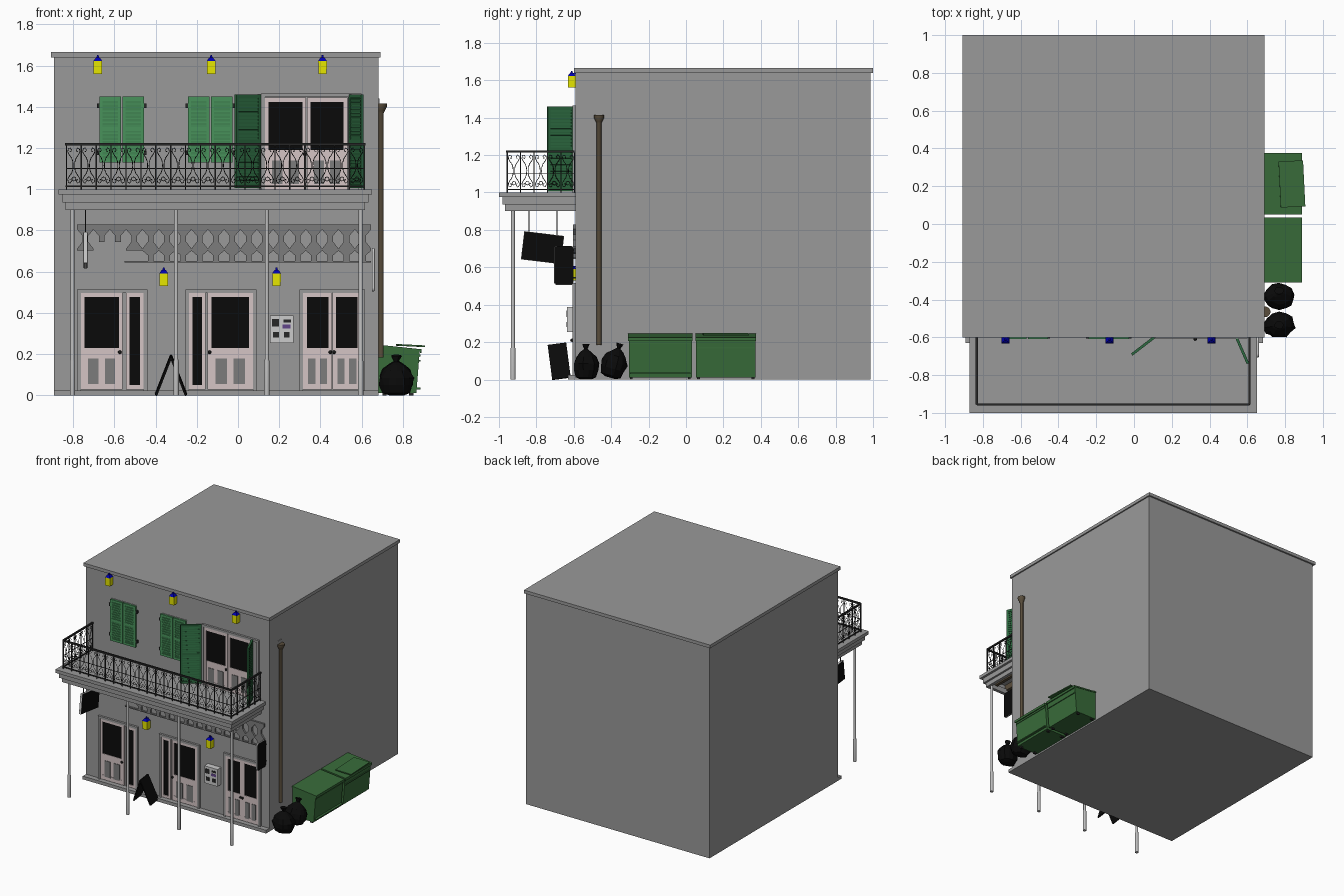
import bpy, bmesh, math, random
from mathutils import Matrix

if "Cube" in bpy.data.objects:
    bpy.data.objects.remove(bpy.data.objects["Cube"])
random.seed(4)
W = -0.59  # front wall plane


def material(name, r, g, b):
    m = bpy.data.materials.new(name)
    m.diffuse_color = (r, g, b, 1)
    m.use_nodes = True
    m.node_tree.nodes["Principled BSDF"].inputs["Base Color"].default_value = m.diffuse_color
    return m


GREY = material("wall_grey", .32, .32, .32)
MID = material("panel_grey", .2, .2, .2)
POST = material("post_grey", .5, .5, .5)
PINK = material("pink_paint", .66, .56, .56)
BLACK = material("black", .003, .003, .003)
IRON = material("iron", .02, .02, .02)
GREEN = material("shutter_green", .065, .29, .105)
DARKGREEN = material("open_shutter_green", .025, .14, .05)
BIN = material("bin_green", .04, .15, .042)
YELLOW = material("lantern_yellow", .8, .8, 0)
BLUE = material("lantern_blue", 0, 0, .45)
BROWN = material("brown", .1, .075, .045)
LIGHT = material("light_grey", .75, .75, .75)
PURPLE = material("purple", .12, .06, .25)


def finish(name, bm, mat=None, mx=None):
    bmesh.ops.recalc_face_normals(bm, faces=bm.faces)
    me = bpy.data.meshes.new(name)
    bm.to_mesh(me)
    bm.free()
    ob = bpy.data.objects.new(name, me)
    bpy.context.collection.objects.link(ob)
    me.materials.append(mat or GREY)
    if mx:
        ob.matrix_world = mx
    return ob


def boxes(name, items, mat=None, mx=None, tilt=0):
    bm = bmesh.new()
    for x0, x1, y0, y1, z0, z1 in items:
        m = Matrix.Translation(((x0 + x1) / 2, (y0 + y1) / 2, (z0 + z1) / 2)) @ Matrix.Rotation(tilt, 4, 'X')
        bmesh.ops.create_cube(bm, size=1, matrix=m @ Matrix.Diagonal((x1 - x0, y1 - y0, z1 - z0, 1)))
    return finish(name, bm, mat, mx)


def prisms(name, outlines, y0, y1, mat=None):
    # outlines in x, z extruded along y
    bm = bmesh.new()
    for pts in outlines:
        f = bm.faces.new([bm.verts.new((x, y0, z)) for x, z in pts])
        g = bmesh.ops.extrude_face_region(bm, geom=[f])["geom"]
        bmesh.ops.translate(bm, vec=(0, y1 - y0, 0), verts=[v for v in g if isinstance(v, bmesh.types.BMVert)])
    return finish(name, bm, mat)


def lathe(name, profile, n, mx, mat=None, jitter=0):
    bm = bmesh.new()
    rings = []
    for r, z in profile:
        ring = []
        for i in range(n):
            a = math.tau * (i + .5) / n
            k = r * (1 + random.uniform(-jitter, jitter))
            ring.append(bm.verts.new((k * math.cos(a), k * math.sin(a), z)))
        rings.append(ring)
    for a, b in zip(rings, rings[1:]):
        for i in range(n):
            f = bm.faces.new((a[i], a[(i + 1) % n], b[(i + 1) % n], b[i]))
            f.smooth = n == 16  # round posts and pipes
    bm.faces.new(rings[0])
    bm.faces.new(rings[-1])
    return finish(name, bm, mat, mx)


T = Matrix.Translation

# Building, cornice and front step
boxes("walls", [(-.893, .682, W, .987, 0, 1.64)])
boxes("roof_cornice", [(-.908, .692, -.6, 1, 1.64, 1.665)])
boxes("front_step", [(-.893, .682, -.63, W, 0, .025)])

# Balcony: stepped hollow edge, floor and joists
boxes("balcony_floor", [(-.87, .65, -1, W, .975, 1)])
for i, (d, z0, z1) in enumerate([(.018, .935, .975), (.033, .9, .94)]):
    x0, x1, y0 = -.87 + d, .65 - d, -1 + d
    boxes(f"balcony_fascia_{i}", [(x0, x1, y0, y0 + .025, z0, z1), (x0, x0 + .025, y0, W, z0, z1),
                                  (x1 - .025, x1, y0, W, z0, z1)])
boxes("balcony_joists", [(x - .012, x + .012, -.96, W, .93, .975) for x in [-.76 + .108 * i for i in range(13)]], BROWN)
for i, x in enumerate((-.803, -.3, .14, .595)):
    lathe(f"post_{i}", [(.013, 0), (.013, .165), (.01, .175), (.01, .91)], 16, T((x, -.925, 0)), POST)


# Wrought iron railing: rails, pickets and mirrored scrolls
SCROLL = [(.05, .5), (.07, .6), (.16, .7), (.3, .77), (.41, .85), (.37, .93), (.25, .95), (.16, .9), (.2, .85), (.28, .87)]


def railing(name, length, n, mx):
    u, z0, z1 = length / n, 1.02, 1.21
    rails = [(0, length, -.006, .006, 1.213, 1.225), (0, length, -.004, .004, 1.012, 1.018),
             (0, length, -.002, .002, 1.099, 1.102)]
    rails += [(i * u - .003, i * u + .003, -.003, .003, 1, 1.215) for i in range(n + 1)]
    boxes(name + "_bars", rails, IRON, mx)
    cu = bpy.data.curves.new(name, 'CURVE')
    cu.dimensions, cu.bevel_depth, cu.bevel_resolution = '3D', .0018, 0

    def spline(pts, closed=False):
        s = cu.splines.new('POLY')
        s.points.add(len(pts) - 1)
        s.use_cyclic_u = closed
        for p, (x, z) in zip(s.points, pts):
            p.co = (x, 0, z, 1)
    full = [(a, 1 - b) for a, b in SCROLL[:0:-1]] + SCROLL
    for i in range(n):
        c = (i + .5) * u
        for side in (-1, 1):
            spline([(c + side * a * u, z0 + b * (z1 - z0)) for a, b in full])
        spline([(c + .01 * math.cos(k * math.tau / 8), 1.05 + .01 * math.sin(k * math.tau / 8)) for k in range(8)], True)
    tmp = bpy.data.objects.new("tmp", cu)
    bpy.context.collection.objects.link(tmp)
    me = bpy.data.meshes.new_from_object(tmp.evaluated_get(bpy.context.evaluated_depsgraph_get()))
    bpy.data.objects.remove(tmp)
    me.materials.clear()
    me.materials.append(IRON)
    ob = bpy.data.objects.new(name + "_scrolls", me)
    ob.matrix_world = mx
    bpy.context.collection.objects.link(ob)


railing("front_railing", 1.444, 20, T((-.832, -.956, 0)))
for nm, x in (("left_railing", -.832), ("right_railing", .612)):
    railing(nm, .36, 5, T((x, -.956, 0)) @ Matrix.Rotation(math.pi / 2, 4, 'Z'))

# Fretwork frieze on the wall, with broken pieces near the left end
prof = [(.0396, .83), (.0396, .805), (.014, .775), (.014, .745), (.0396, .712), (.0396, .702), (.014, .68), (.014, .65)]
frieze = []
for i in range(18):
    c = -.78 + .0792 * (i + .5)
    p = prof[:4] if i in (1, 2) else prof[:6] if i in (0, 3) else prof
    frieze.append([(c + a, z) for a, z in p] + [(c - a, z) for a, z in reversed(p)])
prisms("frieze", frieze, W - .014, W, MID)
boxes("frieze_bottom_rail", [(-.55, .645, W - .014, W, .645, .653)], MID)


# Doors
def leaf(name, x0, x1, z0, z1, zg, panels=True):
    s = .018
    zp = z0 + (.035 if panels else .02)
    zb = zg if panels else zp
    bars = [(x0, x0 + s, W - .012, W, z0, z1), (x1 - s, x1, W - .012, W, z0, z1),
            (x0, x1, W - .012, W, z1 - .022, z1), (x0, x1, W - .012, W, z0, zp)]
    if panels:
        bars.append((x0, x1, W - .009, W, z0, zg))
        m, w = (x0 + x1) / 2, (x1 - x0) / 2
        bx = [(c - w * .25, c + w * .25, W - .013, W, z0 + .025, zg - .05) for c in (m - w * .4, m + w * .4)]
        boxes(name + "_panels", bx, MID)
    boxes(name, bars, PINK)
    boxes(name + "_glass", [(x0 + s, x1 - s, W - .006, W, zb, z1 - .022)], BLACK)


def frame(name, x0, x1, z0, z1):
    t, y = .018, W - .016
    boxes(name, [(x0, x0 + t, y, W, z0, z1), (x1 - t, x1, y, W, z0, z1), (x0, x1, y, W, z1 - t, z1)])


frame("left_door_frame", -.78, -.44, .025, .515)
leaf("left_door", -.762, -.56, .03, .5, .23)
leaf("left_sidelight", -.543, -.458, .03, .5, .2, False)
frame("middle_door_frame", -.255, .09, .025, .515)
leaf("middle_sidelight", -.238, -.157, .03, .5, .2, False)
leaf("middle_door", -.147, .072, .03, .5, .23)
frame("right_door_frame", .298, .615, .025, .515)
leaf("right_door_a", .316, .456, .03, .5, .23)
leaf("right_door_b", .458, .598, .03, .5, .23)
frame("balcony_door_frame", .112, .6, 1, 1.465)
leaf("balcony_door_a", .13, .33, 1, 1.445, 1.19)
leaf("balcony_door_b", .334, .53, 1, 1.445, 1.19)
for i, (x, z) in enumerate([(-.573, .21), (-.138, .21), (.448, .21), (.466, .21), (.324, 1.17)]):
    bm = bmesh.new()
    bmesh.ops.create_icosphere(bm, subdivisions=2, radius=.009)
    finish(f"door_knob_{i}", bm, IRON, T((x, W - .02, z)))


# Louvred shutters
def shutter(name, x, y, z, w, h, angle, mat):
    mx = T((x, y, z)) @ Matrix.Rotation(angle, 4, 'Z')
    s, t = .014, .007
    boxes(name + "_frame", [(0, s, -t, t, 0, h), (w - s, w, -t, t, 0, h), (s, w - s, -.002, .002, 0, h)] +
          [(0, w, -t, t, a, a + .018) for a in (0, h * .48, h - .018)], mat, mx)
    n = int(h / .017)
    boxes(name + "_slats", [(s, w - s, -.004, .004, h * (i + .5) / n - .006, h * (i + .5) / n + .006)
                            for i in range(n)], mat, mx, .2)


for i, x in enumerate((-.672, -.242)):
    boxes(f"window_{i}", [(x - .002, x + .218, W - .004, W, 1.128, 1.452)])
    for j in (0, 1):
        shutter(f"window_{i}_shutter_{j}", x + j * .112, W - .012, 1.13, .104, .32, 0, GREEN)
    boxes(f"window_{i}_hinges", [(a, a + .014, W - .016, W, z, z + .022)
                                 for a in (x - .012, x + .214) for z in (1.165, 1.395)], IRON)
shutter("left_open_shutter", .107, -.6, 1.005, .15, .455, math.atan2(-.09, -.117), DARKGREEN)
shutter("right_open_shutter", .543, -.602, 1.005, .15, .455, math.atan2(-.137, .06), DARKGREEN)

# Lanterns
R2 = math.sqrt(2)
for i, (x, z) in enumerate([(-.68, 1.56), (-.13, 1.56), (.41, 1.56), (-.36, .53), (.187, .53)]):
    m = T((x, W - .021, z))
    lathe(f"lantern_{i}_glass", [(.02 * R2, 0), (.021 * R2, .062)], 4, m, YELLOW)
    lathe(f"lantern_{i}_cap", [(.021 * R2, .062), (.011 * R2, .077), (.006 * R2, .079), (.004 * R2, .09)], 4, m, BLUE)
    boxes(f"lantern_{i}_bracket", [(-.004, .004, 0, .021, .07, .078)], BLUE, m)

# Notice box on the wall
boxes("notice_box", [(.155, .268, W - .045, W, .255, .388)], LIGHT)
boxes("notice_box_slots", [(x, x + w, W - .048, W - .04, z, z + h) for x, z, w, h in
                           [(.165, .335, .035, .035), (.22, .355, .036, .014), (.17, .28, .028, .028), (.222, .28, .028, .028)]], IRON)
boxes("notice_box_label", [(.215, .255, W - .047, W - .04, .325, .345)], PURPLE)


# Hanging signs: light core with black faces and rounded corners
def sign(name, mx, t, w, h, r):
    for nm, th, sh, mat in (("_rim", t * .8, 0, LIGHT), ("_faces", t, .004, BLACK)):
        bm = bmesh.new()
        bmesh.ops.create_cube(bm, size=1, matrix=Matrix.Diagonal((th, w - sh, h - sh, 1)))
        ed = [e for e in bm.edges if abs((e.verts[0].co - e.verts[1].co).x) > 1e-5]
        bmesh.ops.bevel(bm, geom=ed, offset=r, segments=4, profile=.5, affect='EDGES')
        finish(name + nm, bm, mat, mx)


sign("balcony_sign", T((-.74, -.767, .705)) @ Matrix.Rotation(-.12, 4, 'X'), .02, .215, .152, .002)
boxes("balcony_sign_hangers", [(-.742, -.738, y - .002, y + .002, .77, .93) for y in (-.84, -.69)], IRON)
sign("wall_sign", T((.655, -.653, .61)), .012, .105, .21, .016)
boxes("wall_sign_brackets", [(.65, .66, -.62, W, z, z + .008) for z in (.54, .67)], IRON)

# Folding pavement board, leaning a little
base = T((-.325, -.69, .19)) @ Matrix.Rotation(.13, 4, 'X')
for s in (-1, 1):
    boxes(f"pavement_board_{s + 1}", [(-.005, .005, -.05, .05, -.2, 0)], BLACK, base @ Matrix.Rotation(-s * .37, 4, 'Y'))

# Drainpipe with hopper head
lathe("drainpipe", [(.013, .185), (.013, 1.37), (.018, 1.38), (.028, 1.4), (.028, 1.415)], 16, T((.694, -.465, 0)), BROWN)
boxes("drainpipe_outlet", [(.675, .685, -.485, -.443, 1.41, 1.44)])


# Waste bins
def bin_box(name, y0, y1, rib_z):
    prisms(name + "_body", [[(.682, .012), (.865, .012), (.88, .2), (.88, .216), (.682, .238)]], y0 + .004, y1 - .004, BIN)
    prisms(name + "_lid", [[(.682, .246), (.89, .224), (.89, .205), (.882, .205), (.882, .214), (.682, .236)]], y0, y1, BIN)
    boxes(name + "_ribs", [(.86, .884, y0 + .01, y1 - .01, z, z + .008) for z in rib_z], BIN)
    boxes(name + "_feet", [(x, x + .02, a, a + .015, 0, .014) for x in (.7, .83) for a in (y0 + .01, y1 - .025)], IRON)


bin_box("near_bin", -.31, .035, (.19, .03))
bin_box("far_bin", .05, .375, (.165,))
boxes("far_bin_loose_lid", [(-.065, .065, -.122, .122, -.004, .004)], BIN,
      T((.836, .212, .242)) @ Matrix.Rotation(.05, 4, 'Z') @ Matrix.Rotation(.05, 4, 'Y'))

# Rubbish bags, gathered at the neck
BAG = [(.03, .0), (.056, .012), (.071, .05), (.072, .085), (.058, .12), (.03, .148), (.01, .163), (.022, .19)]
for i, (y, lean) in enumerate([(-.535, 0), (-.405, -.28)]):
    lathe(f"rubbish_bag_{i}", BAG, 14, T((.768, y, .01 * i)) @ Matrix.Rotation(lean, 4, 'X') @ Matrix.Diagonal((1.15, .93, 1, 1)), BLACK, .09)
